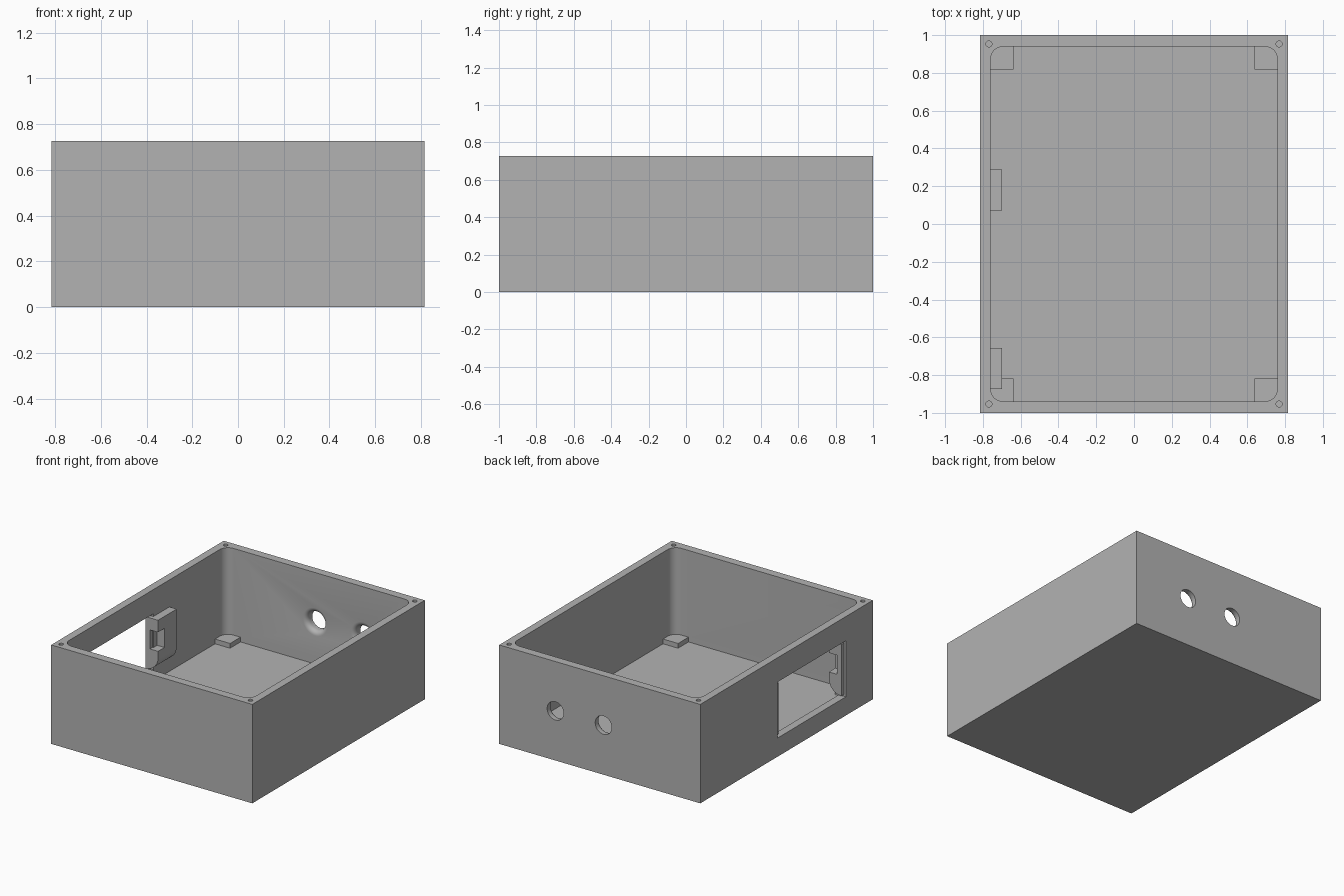
import bpy, bmesh
from math import sin, cos, pi, radians

if "Cube" in bpy.data.objects:
    bpy.data.objects.remove(bpy.data.objects["Cube"])

HX, HY, H = 0.816, 1.0, 0.726      # outer half sizes and height
IX, IY, FLOOR = 0.759, 0.939, 0.055  # cavity half sizes and floor level
MID_Y = -0.2925                    # middle of the side window

grey = bpy.data.materials.new("plain grey")
grey.use_nodes = True
grey.diffuse_color = (0.45, 0.45, 0.45, 1)
grey.node_tree.nodes["Principled BSDF"].inputs["Base Color"].default_value = (0.45, 0.45, 0.45, 1)


def loft(name, rings):
    """Closed solid through rings of equal point count."""
    bm = bmesh.new()
    loops = [[bm.verts.new(p) for p in ring] for ring in rings]
    n = len(loops[0])
    for a, b in zip(loops, loops[1:]):
        for i in range(n):
            j = (i + 1) % n
            bm.faces.new((a[i], a[j], b[j], b[i]))
    bm.faces.new(loops[0])
    bm.faces.new(loops[-1])
    bmesh.ops.recalc_face_normals(bm, faces=bm.faces)
    mesh = bpy.data.meshes.new(name)
    bm.to_mesh(mesh)
    bm.free()
    mesh.materials.append(grey)
    obj = bpy.data.objects.new(name, mesh)
    bpy.context.collection.objects.link(obj)
    return obj


def box(name, x, y, z):
    return loft(name, [[(x[i], y[j], h) for i, j in ((0, 0), (1, 0), (1, 1), (0, 1))] for h in z])


def arc(cx, cy, r, start, steps):
    return [(cx + r * cos(start + pi / 2 * k / steps), cy + r * sin(start + pi / 2 * k / steps))
            for k in range(steps + 1)]


def circle(cx, cy, r, n):
    return [(cx + r * cos(2 * pi * k / n), cy + r * sin(2 * pi * k / n)) for k in range(n)]


def combine(target, tool, operation):
    """Apply a boolean and remove the tool object."""
    mod = target.modifiers.new("combine", 'BOOLEAN')
    mod.operation, mod.solver, mod.object = operation, 'EXACT', tool
    bpy.context.view_layer.objects.active = target
    bpy.ops.object.modifier_apply(modifier=mod.name)
    bpy.data.objects.remove(tool)


# Outer block and rounded cavity
body = box("enclosure_body", (-HX, HX), (-HY, HY), (0, H))
R = 0.065
outline = []
for k, (sx, sy) in enumerate(((1, 1), (-1, 1), (-1, -1), (1, -1))):
    outline += arc(sx * (IX - R), sy * (IY - R), R, k * pi / 2, 8)
combine(body, loft("cavity", [[(x, y, z) for x, y in outline] for z in (FLOOR, H + 0.1)]), 'DIFFERENCE')

# Side window
combine(body, box("window", (-HX - 0.1, -0.72), (MID_Y - 0.395, MID_Y + 0.395), (0.137, 0.548)), 'DIFFERENCE')

# Cable holes in the back wall, flared towards the inside
FLARE = 0.035
for cx in (0.36, -0.03):
    profile = [(HY + 0.05, 0.067), (IY + FLARE, 0.067)]
    for k in range(1, 7):
        a = pi / 2 * k / 6
        profile.append((IY + FLARE * (1 - sin(a)), 0.067 + FLARE * (1 - cos(a))))
    profile.append((IY - 0.03, profile[-1][1]))
    rings = [[(x, y, z) for x, z in circle(cx, 0.364, r, 40)] for y, r in profile]
    combine(body, loft("cable_hole", rings), 'DIFFERENCE')

# Corner feet on the floor and screw holes in the rim
for sx in (-1, 1):
    for sy in (-1, 1):
        foot = box("corner_foot", sorted((sx * 0.637, sx * 0.785)),
                   sorted((sy * 0.818, sy * 0.965)), (0.03, 0.09))
        combine(body, foot, 'UNION')
        screw = [[(x, y, z) for x, y in circle(sx * 0.768, sy * 0.953, 0.016, 20)]
                 for z in (H - 0.2, H + 0.05)]
        combine(body, loft("screw_hole", screw), 'DIFFERENCE')

# Notched brackets at both sides of the window, rounded underneath
side = [(-0.8, 0.528)] + arc(-0.8, 0.25, 0.1, -pi / 2, 10) + [(-0.7, 0.528)]
for s in (-1, 1):
    near, far = MID_Y + s * 0.365, MID_Y + s * 0.581
    bracket = loft("bracket", [[(x, y, z) for x, z in side] for y in (near, far)])
    notch = box("notch", (-0.765, -0.65), sorted((near - s * 0.05, near + s * 0.075)), (0.3, 0.44))
    combine(bracket, notch, 'DIFFERENCE')
    combine(body, bracket, 'UNION')

# Smooth rounded surfaces, keep edges crisp
bpy.ops.object.select_all(action='DESELECT')
body.select_set(True)
bpy.context.view_layer.objects.active = body
bpy.ops.object.shade_smooth_by_angle(angle=radians(30))
